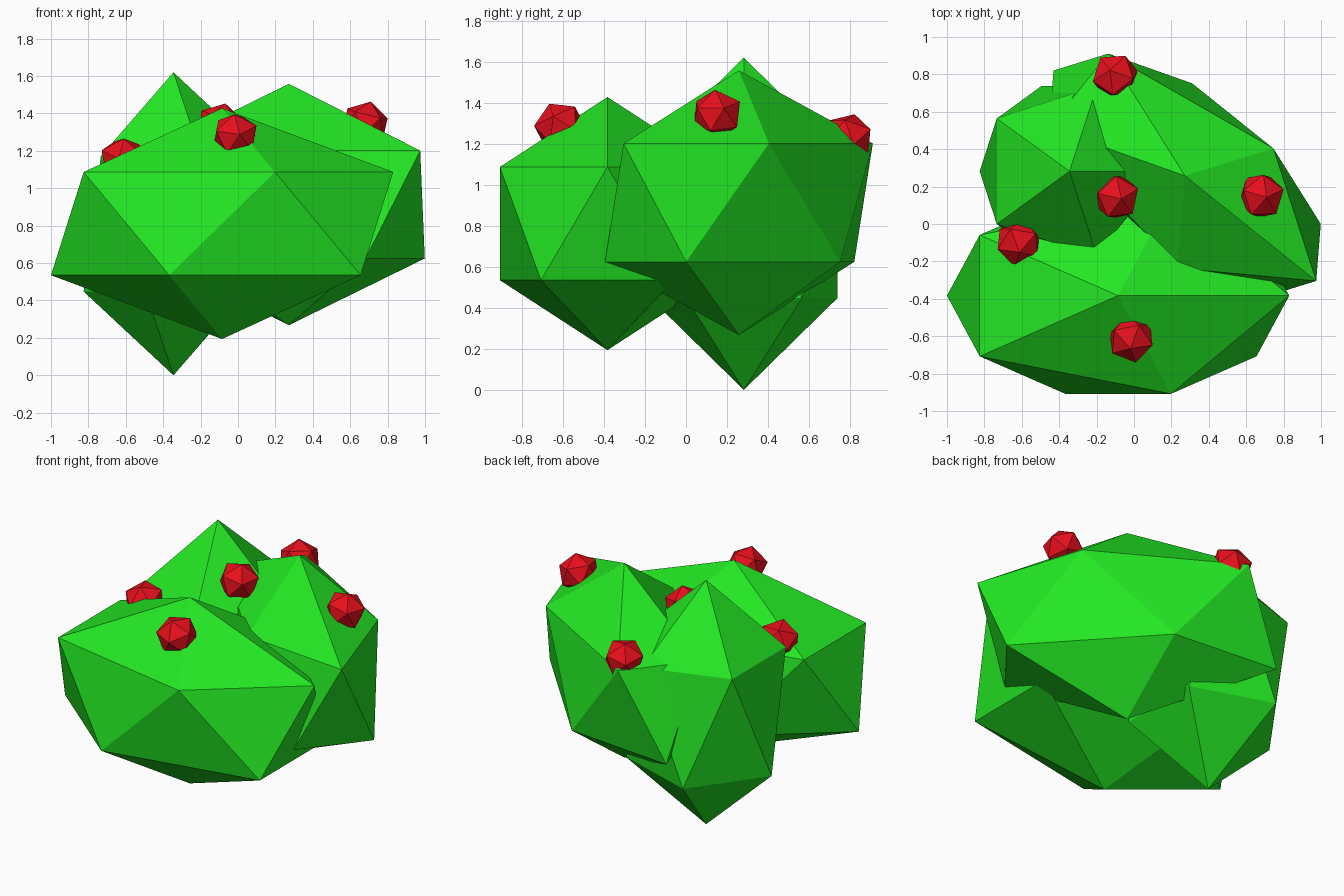
import bpy
from math import radians

if "Cube" in bpy.data.objects:
    bpy.data.objects.remove(bpy.data.objects["Cube"])


def material(name, colour):
    m = bpy.data.materials.new(name)
    m.diffuse_color = colour
    m.use_nodes = True
    m.node_tree.nodes["Principled BSDF"].inputs["Base Color"].default_value = m.diffuse_color
    return m


leaf = material("leaf_green", (0.017, 0.80, 0.017, 1))
red = material("berry_red", (0.80, 0.005, 0.012, 1))


def faceted_ball(name, centre, scale, turn, mat):
    # 20-sided ball, stretched and turned (degrees)
    bpy.ops.mesh.primitive_ico_sphere_add(
        subdivisions=1, radius=1, location=centre,
        rotation=[radians(a) for a in turn])
    ob = bpy.context.object
    ob.name = name
    ob.scale = scale
    ob.data.materials.append(mat)
    return ob


# Three overlapping foliage clumps
faceted_ball("front_foliage", (-0.085, -0.383, 0.811), (1.023, 0.617, 0.617), (0, 0, 0), leaf)
faceted_ball("right_foliage", (0.272, 0.258, 0.913), (1.006, 0.482, 0.645), (0, 0, -38.7), leaf)
faceted_ball("left_foliage", (-0.345, 0.282, 0.81), (0.537, 0.537, 0.81), (0, 0, 0), leaf)

# Berries resting on the foliage: centre and tilt
berries = [
    ((-0.015, -0.615, 1.285), (25, 0, -5)),
    ((-0.615, -0.1, 1.155), (20, -15, 40)),
    ((-0.095, 0.145, 1.335), (10, 10, 25)),
    ((0.68, 0.15, 1.345), (8, 12, 20)),
    ((-0.1, 0.79, 1.23), (-20, 5, 55)),
]
for i, (centre, turn) in enumerate(berries, 1):
    faceted_ball(f"berry_{i}", centre, (0.13, 0.13, 0.122), turn, red)
